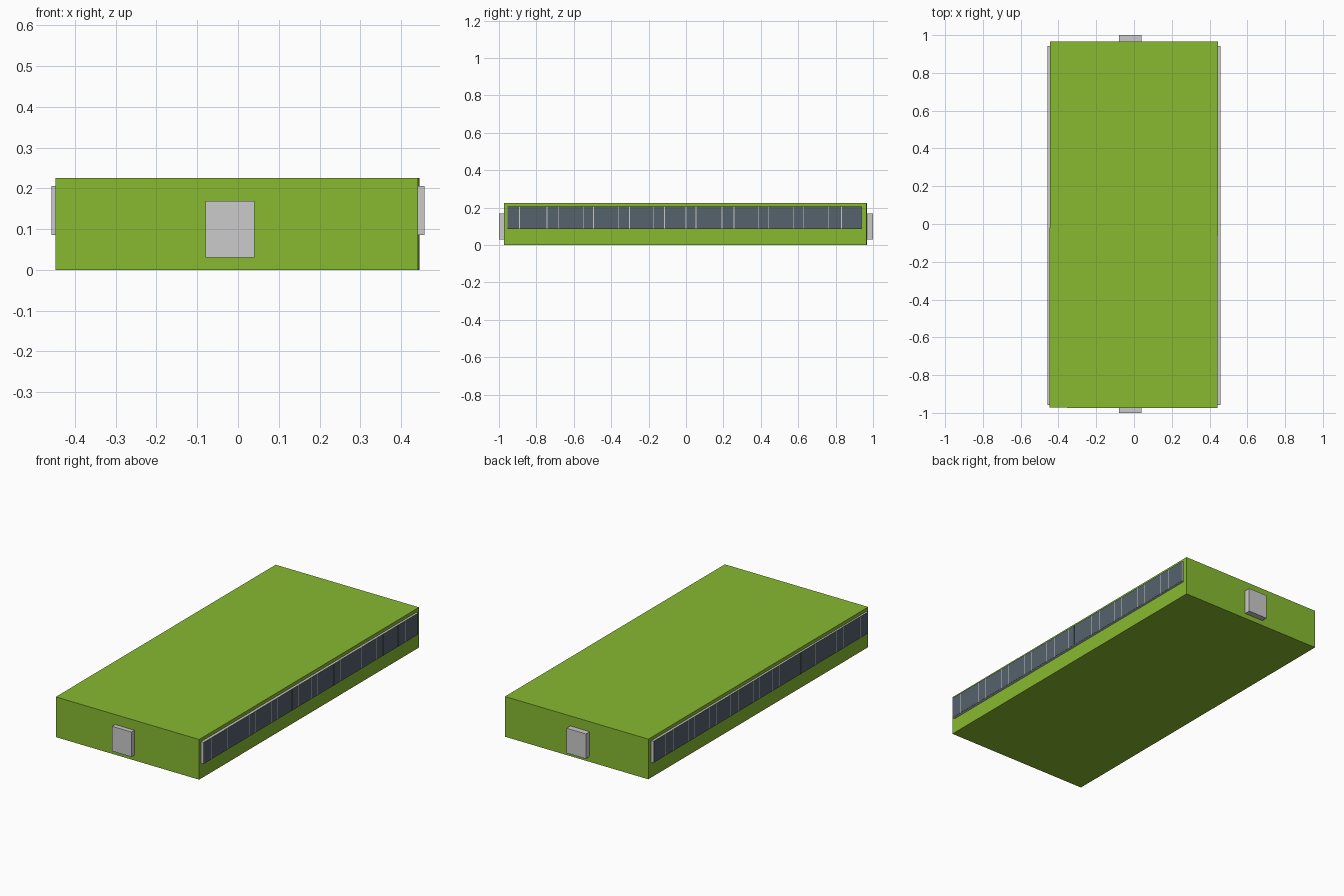
import bpy

if "Cube" in bpy.data.objects:
    bpy.data.objects.remove(bpy.data.objects["Cube"])


def material(name, color):
    m = bpy.data.materials.new(name)
    m.diffuse_color = (*color, 1)
    m.use_nodes = True
    m.node_tree.nodes["Principled BSDF"].inputs["Base Color"].default_value = m.diffuse_color
    return m


def box(name, lo, hi, mat=None, turn=0):
    bpy.ops.mesh.primitive_cube_add(
        size=1, location=[(a + b) / 2 for a, b in zip(lo, hi)], rotation=(0, 0, turn))
    ob = bpy.context.object
    ob.name = name
    ob.scale = [b - a for a, b in zip(lo, hi)]
    bpy.ops.object.transform_apply(location=False, rotation=False, scale=True)
    if mat:
        ob.data.materials.append(mat)
    return ob


green = material("green", (0.242, 0.491, 0.03))
glass = material("glass", (0.091, 0.122, 0.153))

# Main hall, turned very slightly from the axes
box("hall", (-0.446, -0.9735, 0), (0.4435, 0.9665, 0.225), green, turn=-0.002)

# Doors at both ends
box("front_door", (-0.08, -1.0, 0.03), (0.04, -0.96, 0.169))
box("back_door", (-0.08, 0.95, 0.03), (0.04, 1.0, 0.169))

# Window bands: grey frame with glass panes between thin mullions
edges = [-0.955, -0.89, -0.743, -0.68, -0.55, -0.495, -0.36, -0.302, -0.175, -0.115,
         0, 0.053, 0.192, 0.256, 0.386, 0.443, 0.576, 0.63, 0.763, 0.832, 0.94]
gap = 0.002
for side, label in ((1, "right"), (-1, "left")):
    def span(a, b):
        return sorted((side * a, side * b))
    x0, x1 = span(0.43, 0.457)
    box(label + "_window_frame", (x0, -0.957, 0.085), (x1, 0.942, 0.206))
    x0, x1 = span(0.45, 0.4575)
    for i, (a, b) in enumerate(zip(edges, edges[1:])):
        box(f"{label}_pane_{i + 1}", (x0, a + gap, 0.086), (x1, b - gap, 0.205), glass)
